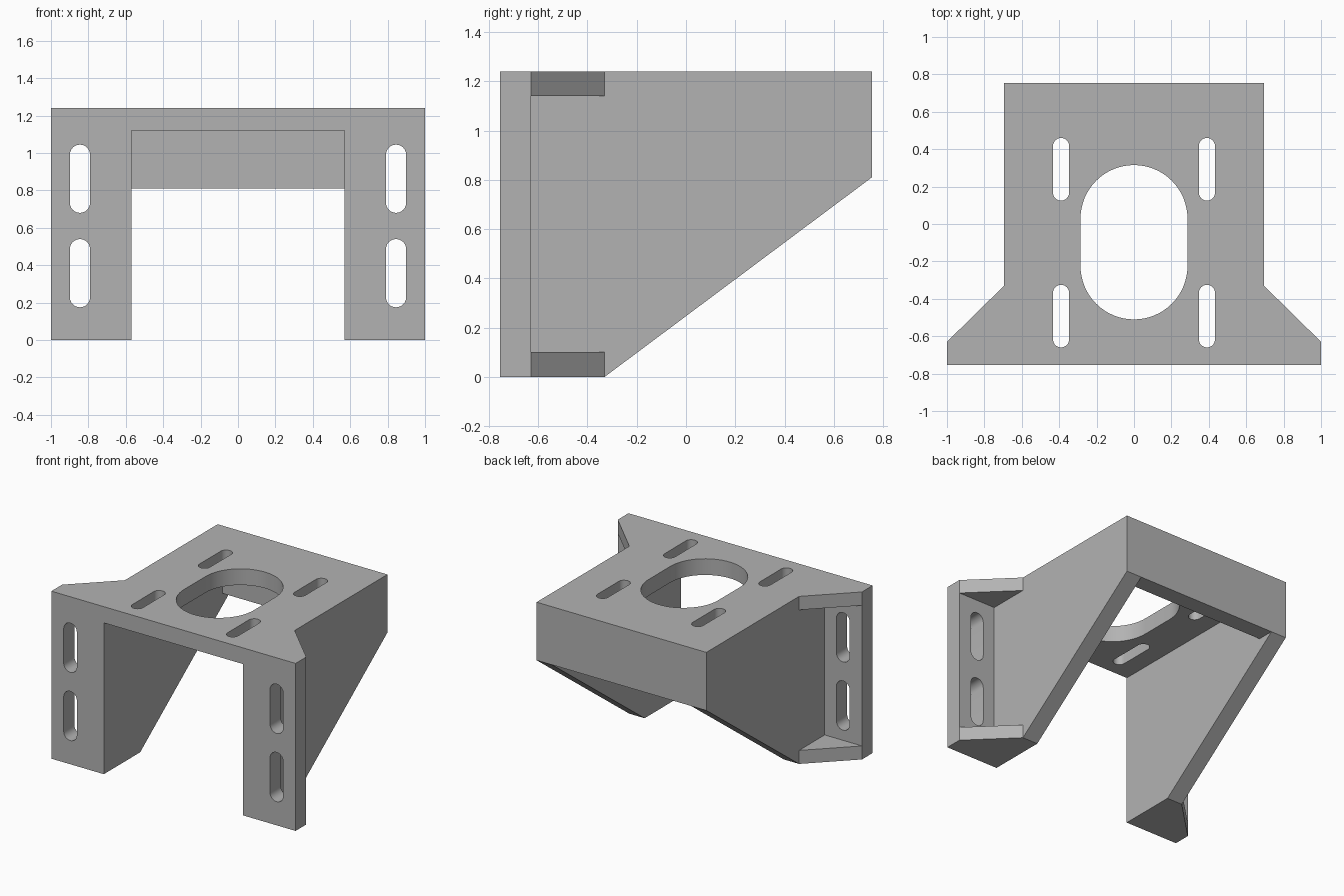
import bpy, bmesh, math

cube = bpy.data.objects.get("Cube")
if cube:
    bpy.data.objects.remove(cube, do_unlink=True)

# Main dimensions
HEIGHT, FRONT, BACK = 1.24, -0.755, 0.755
WALL = 0.125
BODY, FLANGE = 0.695, 1.0          # half widths
INNER = BODY - WALL
RIB_END = -0.33                    # where ribs meet the side walls
FLANGE_BACK = FRONT + WALL
LIP = 0.81                         # lower edge of the back wall

metal = bpy.data.materials.new("bracket grey")
metal.use_nodes = True
grey = (0.45, 0.45, 0.45, 1)
metal.diffuse_color = grey
metal.node_tree.nodes["Principled BSDF"].inputs["Base Color"].default_value = grey


def prism(name, outline, axis, lo, hi):
    """Extrude a 2D outline along one axis."""
    place = {"X": lambda u, v, w: (w, u, v),
             "Y": lambda u, v, w: (u, w, v),
             "Z": lambda u, v, w: (u, v, w)}[axis]
    bm = bmesh.new()
    face = bm.faces.new([bm.verts.new(place(u, v, lo)) for u, v in outline])
    top = bmesh.ops.extrude_face_region(bm, geom=[face])["geom"]
    for vert in top:
        if isinstance(vert, bmesh.types.BMVert):
            vert.co["XYZ".index(axis)] = hi
    bmesh.ops.recalc_face_normals(bm, faces=bm.faces)
    mesh = bpy.data.meshes.new(name)
    bm.to_mesh(mesh)
    bm.free()
    mesh.materials.append(metal)
    obj = bpy.data.objects.new(name, mesh)
    bpy.context.collection.objects.link(obj)
    return obj


def rect(u0, u1, v0, v1):
    return [(u0, v0), (u1, v0), (u1, v1), (u0, v1)]


def slot(u, v0, v1, radius, steps=12):
    """Rounded slot running along v."""
    points = []
    for centre, start in ((v1 - radius, 0), (v0 + radius, math.pi)):
        for i in range(steps + 1):
            a = start + math.pi * i / steps
            points.append((u + radius * math.cos(a), centre + radius * math.sin(a)))
    return points


def cut(outline, axis, lo, hi):
    """Subtract a prism from the bracket."""
    cutter = prism("cutter", outline, axis, lo, hi)
    cutter.hide_render = True
    mod = bracket.modifiers.new("cut", "BOOLEAN")
    mod.operation, mod.solver, mod.object = "DIFFERENCE", "EXACT", cutter
    bpy.ops.object.select_all(action="DESELECT")
    bpy.context.view_layer.objects.active = bracket
    bracket.select_set(True)
    bpy.ops.object.modifier_apply(modifier=mod.name)
    bpy.data.objects.remove(cutter, do_unlink=True)


# Solid block with the flared front flanges
half = [(FLANGE, FRONT), (FLANGE, FLANGE_BACK), (BODY, RIB_END), (BODY, BACK)]
outline = half + [(-x, y) for x, y in reversed(half)]
bracket = prism("mounting_bracket", outline, "Z", 0, HEIGHT)

# Sloping underside of the side walls
slope = LIP / (BACK - RIB_END)
cut([(RIB_END, 0), (RIB_END - 0.1, -0.1 * slope), (BACK + 0.2, -0.1 * slope),
     (BACK + 0.2, LIP + 0.2 * slope)], "X", -1.2, 1.2)

# Inner space, leaving the top plate and the back wall
cut([(-1, -0.2), (1, -0.2), (1, LIP), (BACK - WALL, LIP),
     (BACK - WALL, HEIGHT - WALL + 0.005), (-1, HEIGHT - WALL + 0.005)],
    "X", -INNER, INNER)

for side in (-1, 1):
    # Pocket between the upper and lower ribs
    pocket = rect(side * BODY, side * 1.2, 0.1, HEIGHT - 0.1)
    cut(pocket, "Y", FLANGE_BACK, 0.2)
    # Flange slots and top plate slots
    for z in (0.175, 0.68):
        cut(slot(side * 0.845, z, z + 0.365, 0.054), "Y", -1, -0.5)
    for y in (-0.66, 0.125):
        cut(slot(side * 0.39, y, y + 0.335, 0.043), "Z", 1, 1.4)

# Large central opening
cut(slot(0, -0.51, 0.315, 0.286, 32), "Z", 1, 1.4)

bpy.ops.object.shade_smooth_by_angle(angle=math.radians(30))
